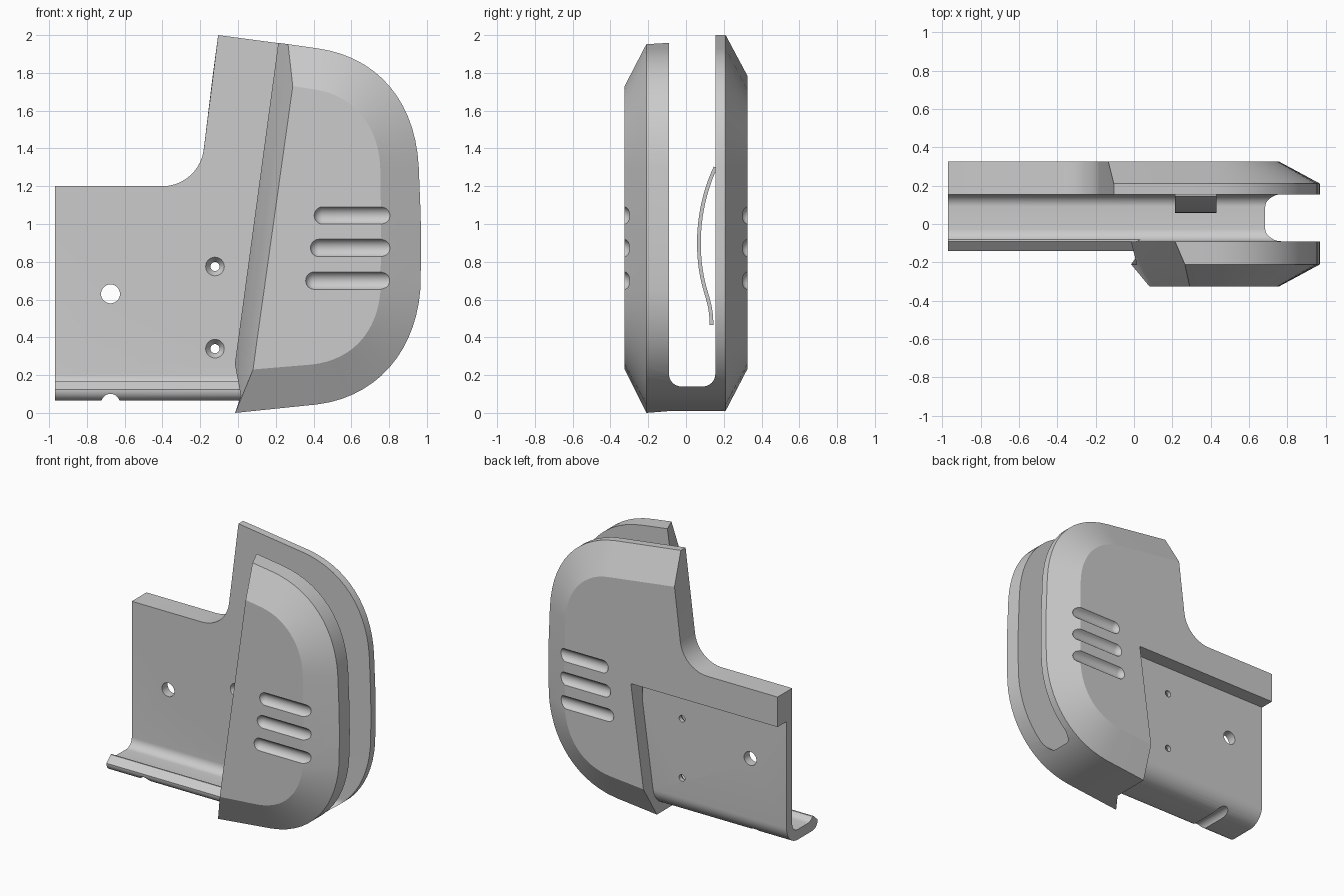
import bpy, bmesh, math
from mathutils import Matrix, Vector

if "Cube" in bpy.data.objects:
    bpy.data.objects.remove(bpy.data.objects["Cube"])


def obj_from_bm(name, bm):
    bmesh.ops.recalc_face_normals(bm, faces=bm.faces)
    me = bpy.data.meshes.new(name)
    bm.to_mesh(me)
    bm.free()
    ob = bpy.data.objects.new(name, me)
    bpy.context.collection.objects.link(ob)
    return ob


def loft(name, rings):
    """Closed solid through rings of 3D points with equal counts."""
    bm = bmesh.new()
    vs = [[bm.verts.new(p) for p in r] for r in rings]
    n = len(vs[0])
    for a, b in zip(vs, vs[1:]):
        for i in range(n):
            j = (i + 1) % n
            bm.faces.new((a[i], a[j], b[j], b[i]))
    bm.faces.new(vs[0])
    bm.faces.new(vs[-1][::-1])
    return obj_from_bm(name, bm)


def at_y(y, pts):
    return [(x, y, z) for x, z in pts]


def along_x(name, pts, x0, x1):
    return loft(name, [[(x, y, z) for y, z in pts] for x in (x0, x1)])


def bezier(a, b, c, d, n=14):
    out = []
    for i in range(n + 1):
        t = i / n
        s = 1 - t
        out.append(tuple(s**3*p + 3*s*s*t*q + 3*s*t*t*r + t**3*u
                         for p, q, r, u in zip(a, b, c, d)))
    return out


def arc(cx, cy, r, a0, a1, n=10):
    return [(cx + r * math.cos(math.radians(a0 + (a1 - a0) * i / n)),
             cy + r * math.sin(math.radians(a0 + (a1 - a0) * i / n))) for i in range(n + 1)]


def boolean(target, tool, op):
    m = target.modifiers.new(op.lower(), 'BOOLEAN')
    m.object, m.operation, m.solver = tool, op, 'EXACT'
    bpy.context.view_layer.objects.active = target
    bpy.ops.object.modifier_apply(modifier=m.name)
    bpy.data.objects.remove(tool)


def cone_y(x, z, y0, y1, r0, r1):
    return loft("hole_cutter", [at_y(y0, arc(x, z, r0, 0, 348.75, 31)),
                                at_y(y1, arc(x, z, r1, 0, 348.75, 31))])


# Rounded outer outline and the inset outline of the flat face
full = (bezier((.42, 1.93), (.74, 1.885), (.94, 1.65), (.957, 1.3))
        + [(.967, 1.05), (.97, .85)]
        + bezier((.965, .65), (.94, .33), (.74, .085), (.42, .045)))
inset = (bezier((.42, 1.71), (.6, 1.68), (.745, 1.53), (.753, 1.3))
         + [(.757, 1.05), (.757, .85)]
         + bezier((.753, .63), (.73, .42), (.6, .275), (.38, .255)))

# Back half with the tall edge strip running to the left
strip = ([(.22, .98), (-.97, .98), (-.97, 1.2)]
         + arc(-.40, 1.42, .22, -90, -7))
back_full = full + [(.089, .011)] + strip + [(-.105, 2.0)]
back_inset = inset + [(.118, .232)] + strip + [(-.134, 1.785)]
body = loft("guard_body", [at_y(.325, back_inset), at_y(.21, back_full), at_y(-.07, back_full)])

# Front half with its slanted left wall
front = loft("front_half", [
    at_y(-.325, inset + [(.08, .23), (.088, .29), (.10, .38), (.29, 1.73)]),
    at_y(-.21, full + [(-.015, 0), (.015, .09), (.035, .26), (.265, 1.952)]),
    at_y(-.07, full + [(.089, .011), (.05, .16), (-.025, .26), (.205, 1.96)])])
boolean(body, front, 'UNION')

# Thin back plate with curled bottom lip
tray = ([(.22, 1.1)] + arc(.09, .195, .13, 0, -90)
        + arc(-.08, .125, .06, -90, -180) + [(-.09, .17), (.1, .17), (.1, 1.1)])
boolean(body, along_x("tray", tray, -.97, .2), 'UNION')

# Slot with rounded floor corners
slot = ([(-.09, 2.2)] + arc(-.025, .205, .065, 180, 270)
        + arc(.09, .205, .065, 270, 360) + [(.155, 2.2)])
boolean(body, along_x("slot_cutter", slot, -1.2, 1.2), 'DIFFERENCE')

# Finger grooves on both faces
for z, x0 in ((1.045, .40), (.873, .38), (.70, .355)):
    for side in (-1, 1):
        bm = bmesh.new()
        bmesh.ops.create_uvsphere(bm, u_segments=32, v_segments=17, radius=.05)
        for v in bm.verts:
            v.co.z += .50 - x0 if v.co.z > 0 else -.30
        lo = min(v.co.z for v in bm.verts)
        hi = max(v.co.z for v in bm.verts)
        for v in bm.verts:
            if v.co.z > 0:
                v.co.z += (.83 - x0) - (hi - lo)
        bmesh.ops.transform(bm, matrix=Matrix.Translation((x0 - lo, side * .343, z))
                            @ Matrix.Rotation(math.pi / 2, 4, 'Y'), verts=bm.verts)
        boolean(body, obj_from_bm("groove_cutter", bm), 'DIFFERENCE')

# Plate hole, two countersunk holes and the notch under the lip
boolean(body, cone_y(-.675, .63, .1, .3, .05, .05), 'DIFFERENCE')
boolean(body, cone_y(-.675, .052, -.3, .4, .049, .049), 'DIFFERENCE')
for z in (.34, .775):
    boolean(body, cone_y(-.122, z, .15, .19, .053, .024), 'DIFFERENCE')
    boolean(body, cone_y(-.122, z, .14, .3, .024, .024), 'DIFFERENCE')

# Bowed leaf spring inside the slot
path = [Vector(p) for p in
        bezier((.156, 1.30), (.08, 1.14), (.045, .93), (.085, .72), 16)
        + bezier((.085, .72), (.105, .62), (.135, .58), (.135, .465), 10)[1:]]
left, right = [], []
for i, p in enumerate(path):
    t = (path[min(i + 1, len(path) - 1)] - path[max(i - 1, 0)]).normalized()
    nrm = Vector((-t.y, t.x)) * .01
    left.append(p + nrm)
    right.append(p - nrm)
spring = along_x("leaf_spring", left + right[::-1], .215, .43)

# Smooth curved areas, keep crisp edges
for ob in (body, spring):
    bpy.ops.object.select_all(action='DESELECT')
    ob.select_set(True)
    bpy.context.view_layer.objects.active = ob
    bpy.ops.object.shade_smooth_by_angle(angle=math.radians(25))
